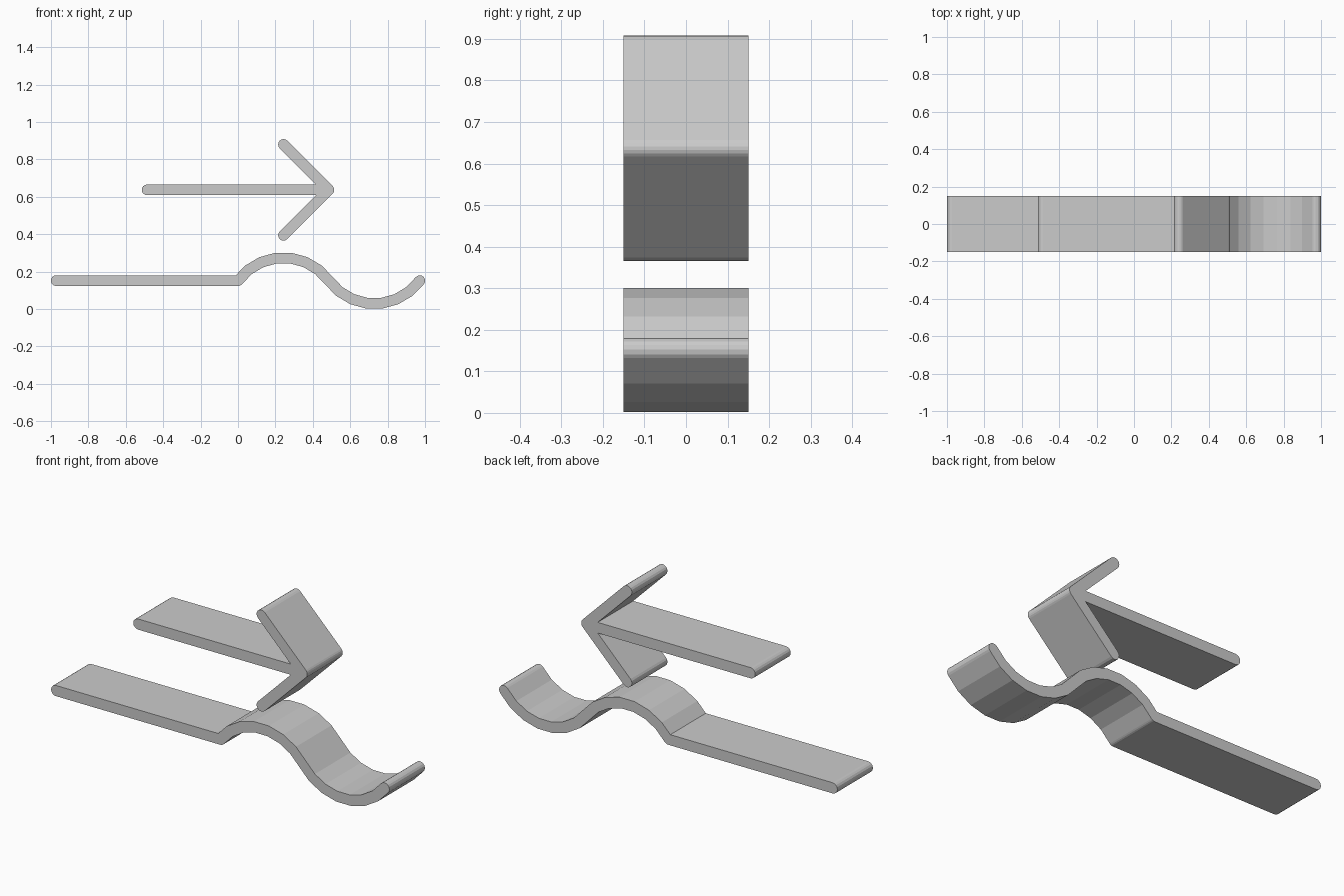
import bpy, bmesh
from math import sin, cos, asin, pi, ceil
from mathutils import Vector, Matrix

cube = bpy.data.objects.get("Cube")
if cube:
    bpy.data.objects.remove(cube)

UNIT = 0.243          # spacing shared by the strokes
RADIUS = 0.0285       # half the stroke thickness
DEPTH = 0.15          # half the width front to back
BASE_Z, ARROW_Z = 0.1515, 0.637
RISE = 0.123          # height of each wave arc
ARC_STEPS, CAP_STEPS = 7, 8

grey = bpy.data.materials.new("light grey")
grey.use_nodes = True
colour = (0.6, 0.6, 0.6, 1)
grey.diffuse_color = colour
grey.node_tree.nodes["Principled BSDF"].inputs["Base Color"].default_value = colour


def outline(walk):
    """Offset a closed walk to its left: round outer corners, mitred inner ones."""
    points = []
    for i, p in enumerate(walk):
        before = (p - walk[i - 1]).normalized()
        after = (walk[(i + 1) % len(walk)] - p).normalized()
        n1 = Vector((-before.y, before.x))
        n2 = Vector((-after.y, after.x))
        facing = before.dot(after)
        turn = before.x * after.y - before.y * after.x
        if facing < -0.999 or (turn < 0 and facing < 0.9):
            angle = pi if facing < -0.999 else n1.angle(n2)
            steps = ceil(CAP_STEPS * angle / pi)
            for k in range(steps + 1):
                points.append(p + Matrix.Rotation(-angle * k / steps, 2) @ n1 * RADIUS)
        else:
            points.append(p + (n1 + n2) * RADIUS / (1 + n1.dot(n2)))
    return points


def stroke(name, walk):
    """Extrude the outline of a walk from front to back."""
    bm = bmesh.new()
    face = bm.faces.new([bm.verts.new((p.x, -DEPTH, p.y)) for p in outline(walk)])
    made = bmesh.ops.extrude_face_region(bm, geom=[face])["geom"]
    moved = [v for v in made if isinstance(v, bmesh.types.BMVert)]
    bmesh.ops.translate(bm, verts=moved, vec=(0, 2 * DEPTH, 0))
    bmesh.ops.recalc_face_normals(bm, faces=bm.faces)
    mesh = bpy.data.meshes.new(name)
    bm.to_mesh(mesh)
    bm.free()
    mesh.materials.append(grey)
    bpy.context.collection.objects.link(bpy.data.objects.new(name, mesh))


# Straight strip running into one arc up and one arc down
bend = (UNIT ** 2 + RISE ** 2) / (2 * RISE)
half = asin(UNIT / bend)
path = [Vector((-4 * UNIT, BASE_Z)), Vector((0, BASE_Z))]
for centre, side in ((UNIT, 1), (3 * UNIT, -1)):
    for k in range(1, ARC_STEPS + 1):
        a = half * (2 * k / ARC_STEPS - 1)
        path.append(Vector((centre + bend * sin(a),
                            BASE_Z + side * (bend * cos(a) - bend + RISE))))
stroke("wave_strip", path + path[-2:0:-1])

# Arrow: shaft with two barbs meeting at the tip
tip = Vector((2 * UNIT, ARROW_Z))
tail = Vector((-2 * UNIT, ARROW_Z))
upper, lower = (tip + Vector((-UNIT, s * UNIT)) for s in (1, -1))
stroke("arrow", [tail, tip, upper, tip, lower, tip])
